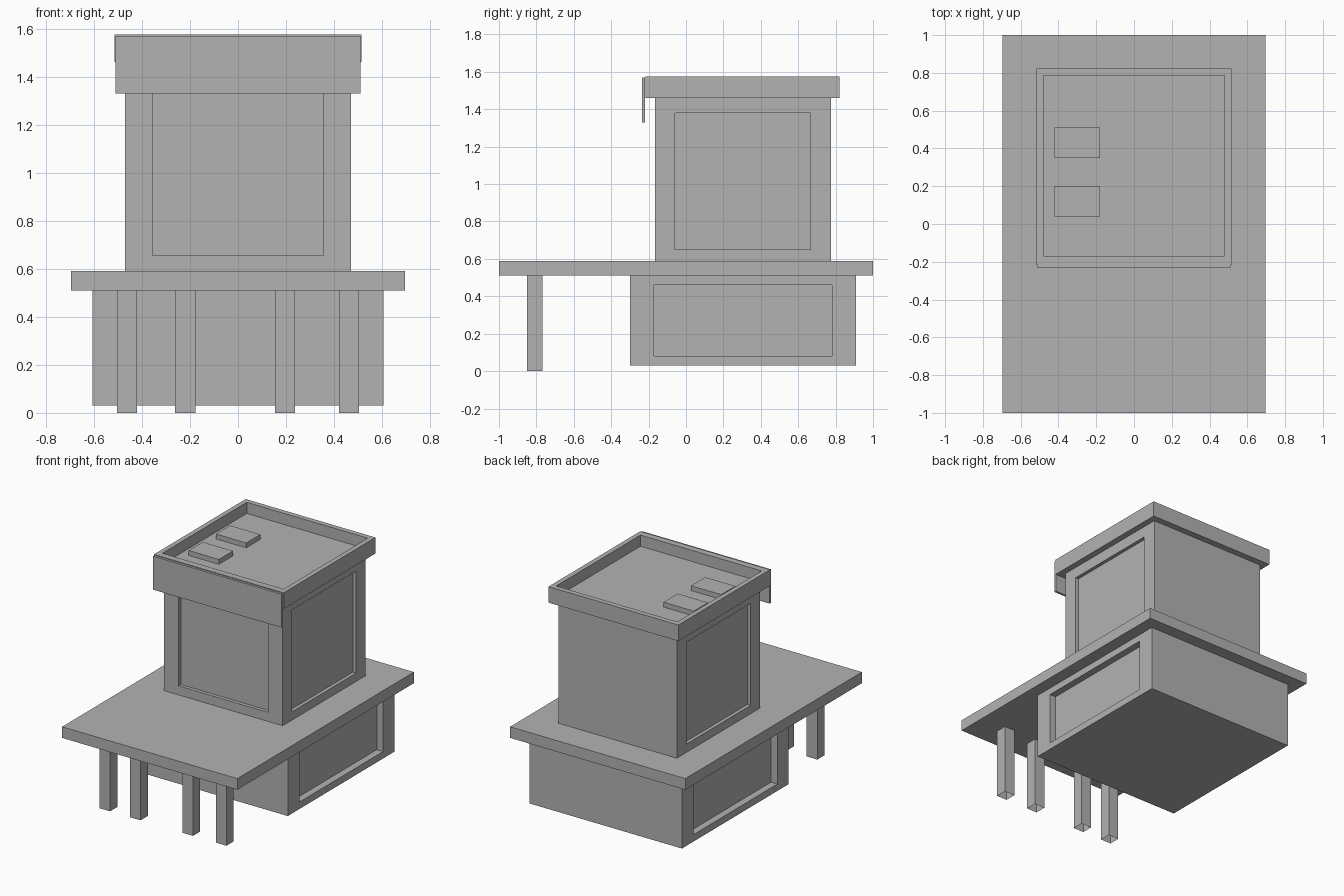
import bpy
import bmesh
from mathutils import Vector

cube = bpy.data.objects.get("Cube")
if cube:
    bpy.data.objects.remove(cube, do_unlink=True)

grey = bpy.data.materials.new("plain_grey")
grey.use_nodes = True
colour = (0.45, 0.45, 0.45, 1)
grey.diffuse_color = colour
grey.node_tree.nodes["Principled BSDF"].inputs["Base Color"].default_value = colour


def finish(bm, name):
    bm.normal_update()
    mesh = bpy.data.meshes.new(name)
    bm.to_mesh(mesh)
    bm.free()
    mesh.materials.append(grey)
    obj = bpy.data.objects.new(name, mesh)
    bpy.context.collection.objects.link(obj)
    return obj


def box_mesh(lo, hi):
    """Box between two opposite corners."""
    bm = bmesh.new()
    bmesh.ops.create_cube(bm, size=1)
    for v in bm.verts:
        v.co = Vector(hi[i] if v.co[i] > 0 else lo[i] for i in range(3))
    bm.normal_update()
    return bm


def face_towards(bm, direction):
    return max(bm.faces, key=lambda f: f.normal.dot(direction) + 0.001 * f.calc_area())


def recess(bm, direction, lo, hi, depth):
    """Sink a rectangular panel, bounded by lo and hi, into one side."""
    direction = Vector(direction)
    face = face_towards(bm, direction)
    centre = face.calc_center_median()
    bmesh.ops.inset_individual(bm, faces=[face], thickness=0.02)
    for v in face.verts:
        for i in range(3):
            if not direction[i]:
                v.co[i] = hi[i] if v.co[i] > centre[i] else lo[i]
    # Walls of the recess
    bmesh.ops.inset_individual(bm, faces=[face], thickness=0)
    for v in face.verts:
        v.co -= direction * depth
    bm.normal_update()


# Lower block with a sunken panel on each side
bm = box_mesh((-0.605, -0.30, 0.03), (0.605, 0.91, 0.51))
for side in (-1, 1):
    recess(bm, (side, 0, 0), (0, -0.17, 0.08), (0, 0.78, 0.46), 0.05)
finish(bm, "lower_block")

# Wide slab
finish(box_mesh((-0.695, -1, 0.51), (0.695, 1, 0.59)), "deck_slab")

# Front posts, hollow at the foot
for i, x in enumerate((-0.462, -0.22, 0.196, 0.462)):
    bm = box_mesh((x - 0.042, -0.85, 0), (x + 0.042, -0.768, 0.51))
    foot = face_towards(bm, Vector((0, 0, -1)))
    bmesh.ops.delete(bm, geom=[foot], context='FACES_ONLY')
    finish(bm, f"front_post_{i + 1}")

# Upper block with shallow panels on the front and sides
bm = box_mesh((-0.47, -0.165, 0.59), (0.47, 0.775, 1.46))
for side in (-1, 1):
    recess(bm, (side, 0, 0), (0, -0.06, 0.65), (0, 0.665, 1.38), 0.025)
recess(bm, (0, -1, 0), (-0.355, 0, 0.655), (0.355, 0, 1.38), 0.025)
finish(bm, "upper_block")

# Roof tray with a raised rim
bm = box_mesh((-0.515, -0.217, 1.46), (0.515, 0.822, 1.575))
recess(bm, (0, 0, 1), (-0.48, -0.17, 0), (0.48, 0.785, 0), 0.08)
finish(bm, "roof_tray")

# Hanging front board
finish(box_mesh((-0.51, -0.234, 1.33), (0.51, -0.218, 1.57)), "front_board")

# Roof units
for i, y in enumerate((0.04, 0.35)):
    finish(box_mesh((-0.42, y, 1.495), (-0.18, y + 0.16, 1.53)), f"roof_unit_{i + 1}")
